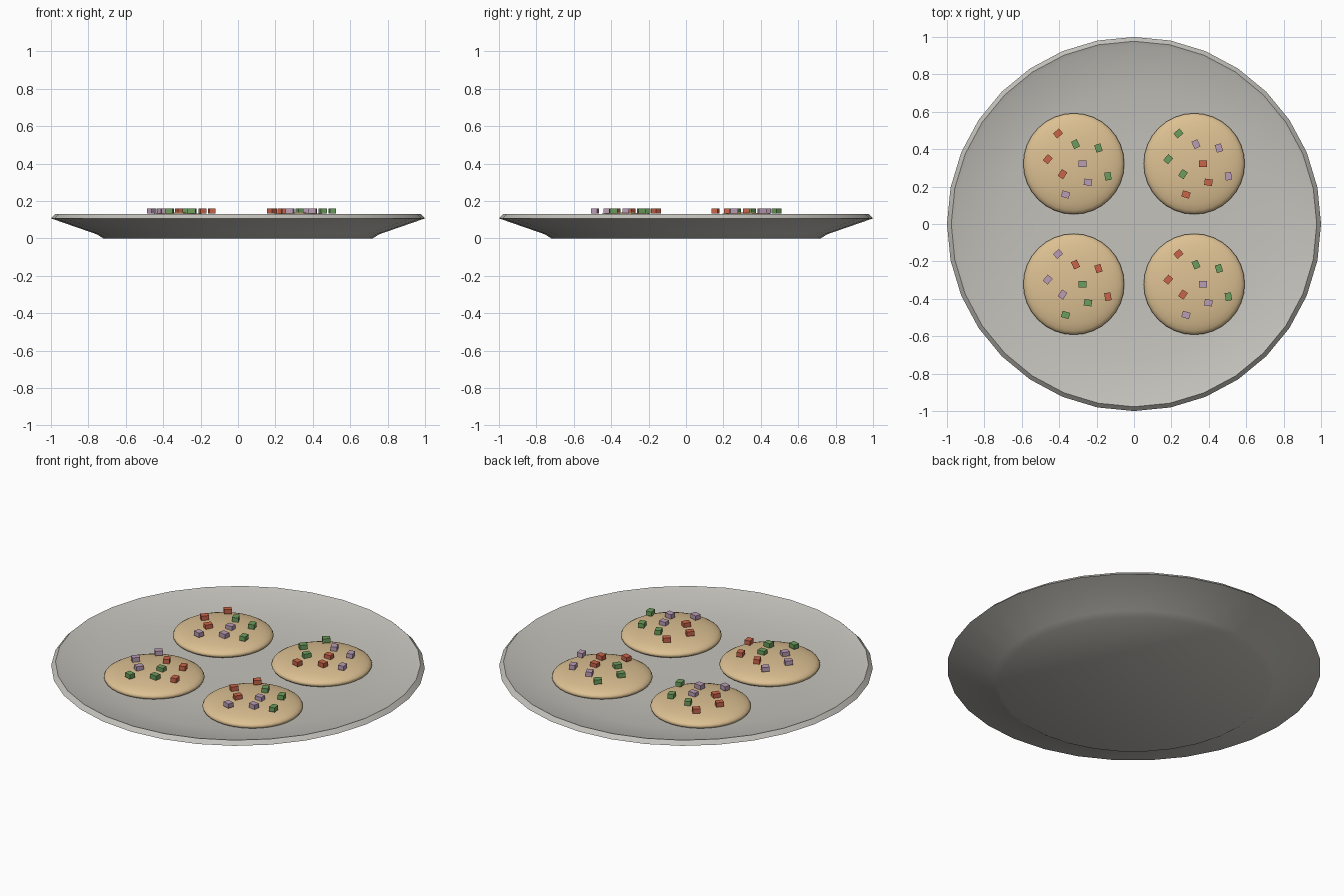
import bpy, bmesh, math
from mathutils import Matrix, Vector

if "Cube" in bpy.data.objects:
    bpy.data.objects.remove(bpy.data.objects["Cube"])


def material(name, rgb):
    m = bpy.data.materials.new(name)
    m.diffuse_color = (*rgb, 1)
    m.use_nodes = True
    m.node_tree.nodes["Principled BSDF"].inputs["Base Color"].default_value = m.diffuse_color
    return m


PLATE = material("stone grey", (0.55, 0.54, 0.50))
DOUGH = material("golden dough", (0.72, 0.53, 0.29))
TOPPINGS = [material("tomato red", (0.60, 0.13, 0.07)),
            material("herb green", (0.15, 0.34, 0.11)),
            material("onion purple", (0.50, 0.34, 0.47))]


def add_object(name, bm, mats, smooth_angle=None):
    bmesh.ops.recalc_face_normals(bm, faces=bm.faces)
    mesh = bpy.data.meshes.new(name)
    bm.to_mesh(mesh)
    bm.free()
    for m in mats:
        mesh.materials.append(m)
    ob = bpy.data.objects.new(name, mesh)
    bpy.context.collection.objects.link(ob)
    if smooth_angle:
        bpy.ops.object.select_all(action='DESELECT')
        ob.select_set(True)
        bpy.context.view_layer.objects.active = ob
        bpy.ops.object.shade_smooth_by_angle(angle=math.radians(smooth_angle))
    return ob


# Plate: turned profile, underside first, then rim, then shallow dish
SIDES = 32
profile = [(0.72, 0.0), (0.755, 0.022), (1.0, 0.107), (0.977, 0.13),
           (0.955, 0.122), (0.72, 0.075), (0.4, 0.07)]
bm = bmesh.new()
rings = [[bm.verts.new((r * math.cos(2 * math.pi * i / SIDES),
                        r * math.sin(2 * math.pi * i / SIDES), z))
          for i in range(SIDES)] for r, z in profile]
for a, b in zip(rings, rings[1:]):
    for i in range(SIDES):
        j = (i + 1) % SIDES
        bm.faces.new((a[i], a[j], b[j], b[i]))
bm.faces.new(rings[0])
bm.faces.new(rings[-1])
add_object("plate", bm, [PLATE], 35)

# Four flat rounds, each with a spiral of nine diced toppings
GOLDEN = math.radians(137.5)
rounds = [("back_right", 1, 1, 0), ("back_left", -1, 1, 2),
          ("front_left", -1, -1, 1), ("front_right", 1, -1, 2)]
for label, sx, sy, shift in rounds:
    centre = Vector((0.322 * sx, 0.322 * sy, 0))

    # Domed round
    bm = bmesh.new()
    bmesh.ops.create_uvsphere(
        bm, u_segments=32, v_segments=16, radius=1,
        matrix=Matrix.Translation(centre + Vector((0, 0, 0.087)))
        @ Matrix.Diagonal((0.27, 0.27, 0.051, 1)))
    add_object("round_" + label, bm, [DOUGH], 60)

    # Diced toppings, colours cycling along the spiral
    bm = bmesh.new()
    for i in range(9):
        r = 0.2 * math.sqrt((i + 0.5) / 9)
        a = -GOLDEN * i
        pos = centre + Vector((r * math.cos(a), r * math.sin(a), 0.147))
        made = bmesh.ops.create_cube(
            bm, size=1, matrix=Matrix.Translation(pos)
            @ Matrix.Rotation(i, 4, 'Z')
            @ Matrix.Diagonal((0.042, 0.034, 0.026, 1)))
        for f in {f for v in made["verts"] for f in v.link_faces}:
            f.material_index = (i + shift) % 3
    add_object("toppings_" + label, bm, TOPPINGS)
